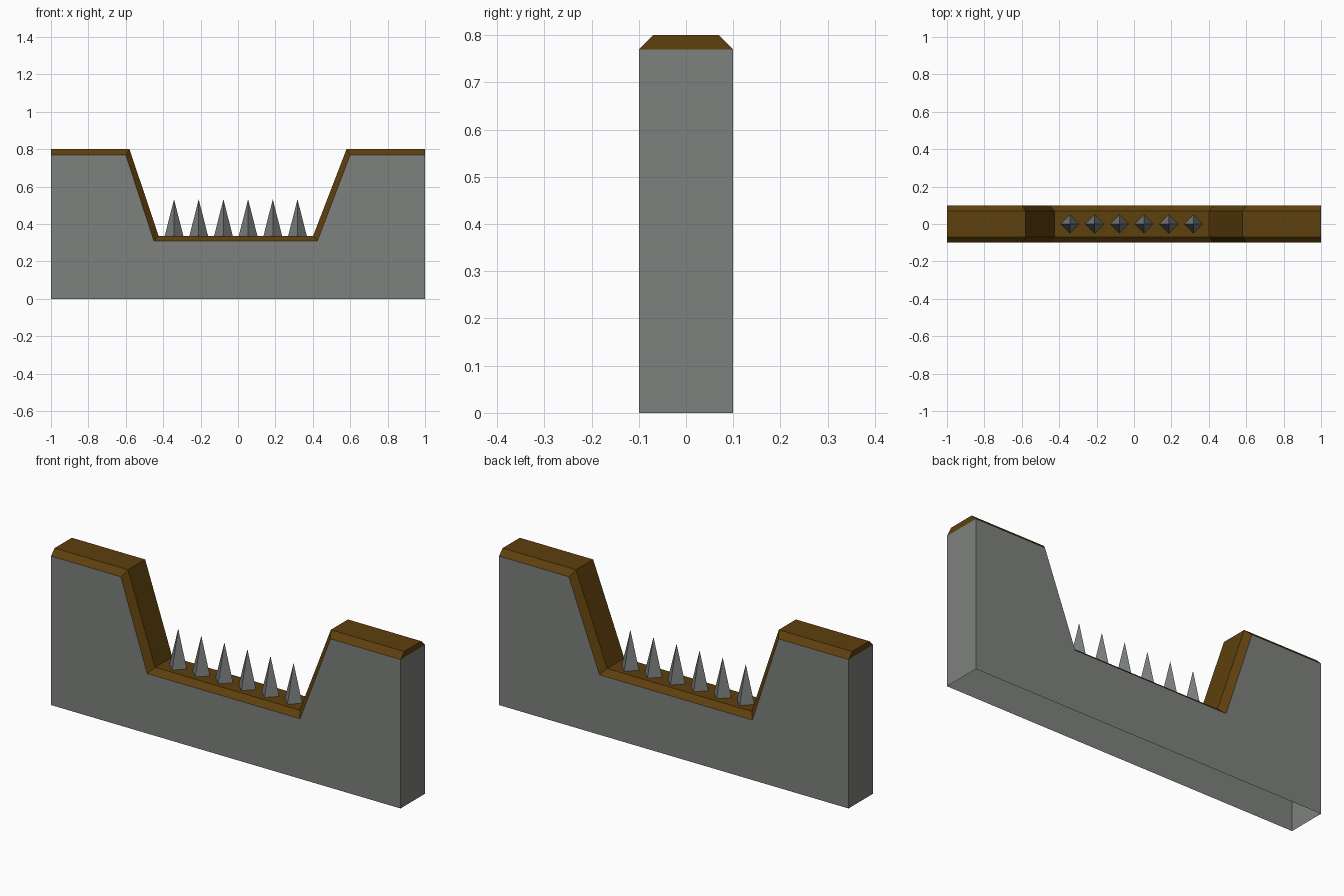
import bpy
import bmesh

if "Cube" in bpy.data.objects:
    bpy.data.objects.remove(bpy.data.objects["Cube"])


def material(name, rgb):
    m = bpy.data.materials.new(name)
    m.diffuse_color = (*rgb, 1)
    m.use_nodes = True
    m.node_tree.nodes["Principled BSDF"].inputs["Base Color"].default_value = m.diffuse_color
    return m


stone = material("stone grey", (0.21, 0.22, 0.205))
earth = material("earth brown", (0.11, 0.05, 0.004))
metal = material("spike grey", (0.19, 0.20, 0.20))


def finish(name, bm, mat):
    bmesh.ops.recalc_face_normals(bm, faces=bm.faces)
    mesh = bpy.data.meshes.new(name)
    bm.to_mesh(mesh)
    bm.free()
    mesh.materials.append(mat)
    obj = bpy.data.objects.new(name, mesh)
    bpy.context.collection.objects.link(obj)
    return obj


def loft(name, rails, mat, caps):
    """Skin neighbouring rails (lists of points) and optionally close both ends."""
    bm = bmesh.new()
    rows = [[bm.verts.new(p) for p in rail] for rail in rails]
    for a, b in zip(rows, rows[1:]):
        for i in range(len(a) - 1):
            bm.faces.new((a[i], a[i + 1], b[i + 1], b[i]))
    if caps:
        for end in (0, -1):
            bm.faces.new([row[end] for row in rows])
    return finish(name, bm, mat)


def rail(profile, y):
    return [(x, y, z) for x, z in profile]


# Pit outline: lower edge of the trim, and the raised inner edge
lower = [(-1, 0.77), (-0.60, 0.77), (-0.45, 0.31), (0.425, 0.31), (0.60, 0.77), (1, 0.77)]
upper = [(-1, 0.80), (-0.58, 0.80), (-0.425, 0.337), (0.402, 0.337), (0.58, 0.80), (1, 0.80)]

# Wall: front, back and end faces, open underneath
bm = bmesh.new()
outline = [(-1, 0)] + lower + [(1, 0)]
front, back = [[bm.verts.new(p) for p in rail(outline, y)] for y in (-0.1, 0.1)]
bm.faces.new(front)
bm.faces.new(back)
for i in (0, len(outline) - 2):
    bm.faces.new((front[i], front[i + 1], back[i + 1], back[i]))
# end faces of an open shell: orient by face direction
wall = finish("wall", bm, stone)

# Bevelled trim following the pit outline
loft("top_trim", [rail(lower, -0.1), rail(upper, -0.07),
                  rail(upper, 0.07), rail(lower, 0.1)], earth, True)

# Row of four-sided spikes on the pit floor
for i in range(6):
    bm = bmesh.new()
    bmesh.ops.create_cone(bm, cap_ends=True, segments=4,
                          radius1=0.051, radius2=0, depth=0.2)
    bmesh.ops.remove_doubles(bm, verts=bm.verts, dist=0.0001)
    spike = finish(f"spike_{i + 1}", bm, metal)
    spike.location = (-0.342 + 0.132 * i, 0, 0.432)
